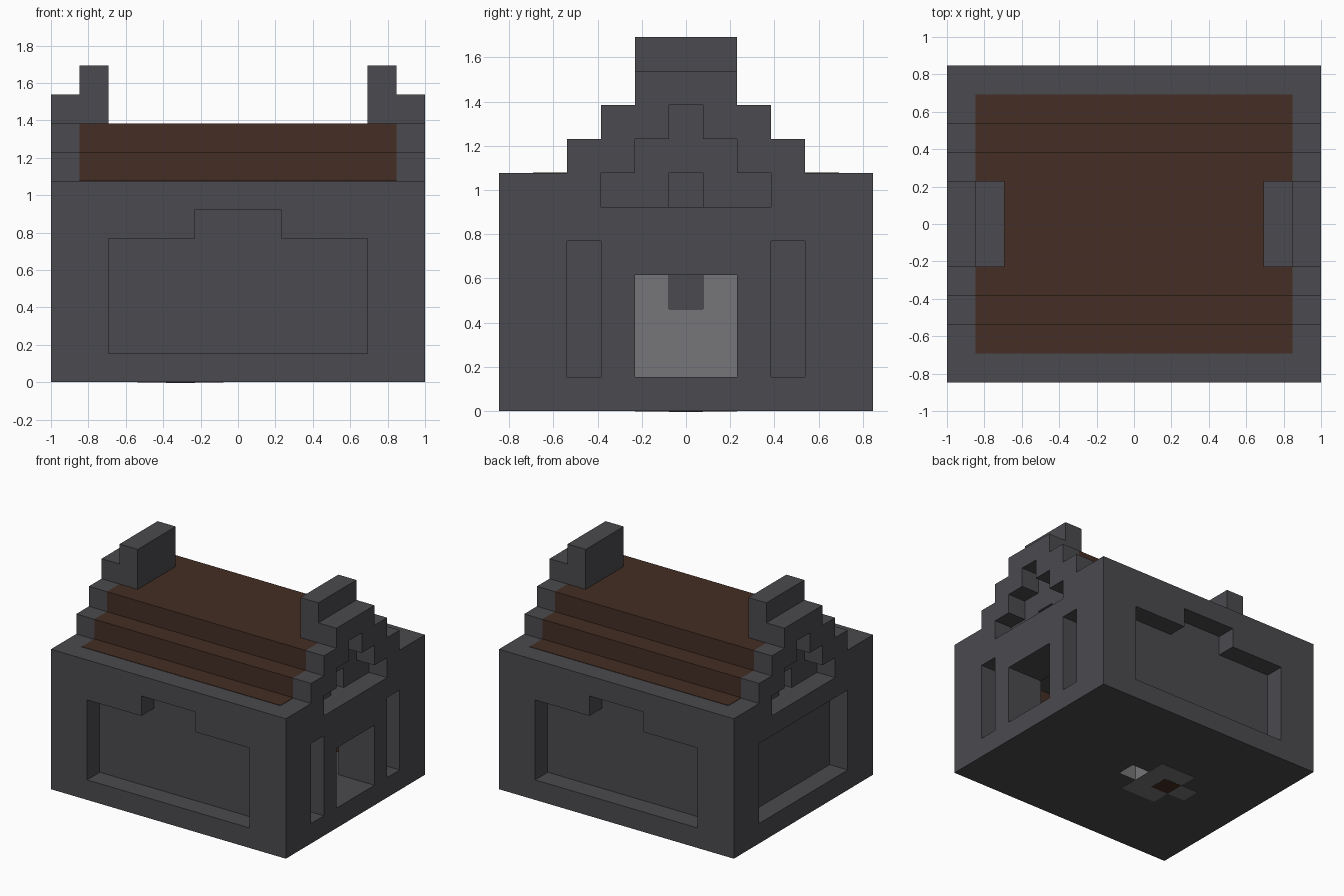
import bpy
import bmesh

U = 2 / 13  # one building block

if "Cube" in bpy.data.objects:
    bpy.data.objects.remove(bpy.data.objects["Cube"], do_unlink=True)


def material(name, rgb):
    mat = bpy.data.materials.new(name)
    mat.use_nodes = True
    mat.diffuse_color = (*rgb, 1)
    mat.node_tree.nodes["Principled BSDF"].inputs["Base Color"].default_value = (*rgb, 1)
    return mat


STONE = material("dark stone", (0.070, 0.068, 0.077))
WOOD = material("brown wood", (0.058, 0.027, 0.017))
PALE = material("pale stone", (0.181, 0.178, 0.187))


def prism(name, points, axis, start, end, *mats):
    """Extrude an outline (across, height), in blocks, along x, y or z."""
    place = {"x": lambda a, b, d: (d, a, b),
             "y": lambda a, b, d: (a, d, b),
             "z": lambda a, b, d: (a, b, d)}[axis]
    bm = bmesh.new()
    near = [bm.verts.new([c * U for c in place(a, b, start)]) for a, b in points]
    far = [bm.verts.new([c * U for c in place(a, b, end)]) for a, b in points]
    bm.faces.new(near)
    bm.faces.new(far[::-1])
    for i in range(len(near)):
        j = (i + 1) % len(near)
        bm.faces.new((near[i], near[j], far[j], far[i]))
    bmesh.ops.recalc_face_normals(bm, faces=bm.faces)
    mesh = bpy.data.meshes.new(name)
    bm.to_mesh(mesh)
    bm.free()
    for mat in mats:
        mesh.materials.append(mat)
    obj = bpy.data.objects.new(name, mesh)
    bpy.context.collection.objects.link(obj)
    return obj


def box(name, x, y, z, *mats):
    outline = [(x[0], y[0]), (x[1], y[0]), (x[1], y[1]), (x[0], y[1])]
    return prism(name, outline, "z", z[0], z[1], *mats)


def mirrored(half):
    """Complete an outline drawn on its positive side only."""
    return half + [(-a, b) for a, b in reversed(half)]


def carve(target, cutters):
    for cutter in cutters:
        cutter.hide_render = True
        mod = target.modifiers.new("carve", "BOOLEAN")
        mod.operation = "DIFFERENCE"
        mod.solver = "EXACT"
        mod.object = cutter
    graph = bpy.context.evaluated_depsgraph_get()
    result = bpy.data.meshes.new_from_object(target.evaluated_get(graph))
    target.modifiers.clear()
    target.data = result
    for cutter in cutters:
        bpy.data.objects.remove(cutter, do_unlink=True)


# Main walls with room, doorway and recesses
walls = box("walls", (-6.5, 6.5), (-5.5, 5.5), (0, 7), STONE, WOOD, PALE)
cuts = [
    box("room_cut", (-4.5, 4.5), (-3.5, 3.5), (1, 5)),
    box("door_cut", (4, 7), (-1.5, 1.5), (1, 4)),
    box("drain_cut", (-.5, .5), (-.5, .5), (-1, 2)),
    box("left_panel_cut", (-7, -5.5), (-3.5, 3.5), (1, 5)),
]
panel = mirrored([(4.5, 1), (4.5, 5), (1.5, 5), (1.5, 6)])
for s in (-1, 1):
    cuts.append(prism("long_panel_cut", panel, "y", s * 4.5, s * 6))
    cuts.append(box("slit_cut", (5.5, 7), sorted((s * 2.5, s * 3.5)), (1, 5)))
    cuts.append(box("gable_cut", sorted((s * 5.5, s * 7)), (-2.5, 2.5), (6, 8)))
    cuts.append(box("vent_cut", sorted((s * 4.5, s * 7)), (-.5, .5), (6, 8)))
carve(walls, cuts)

# Wooden lining on the long room walls, pale lining in the floor drain
if len(walls.data.materials) == 0:
    for mat in (STONE, WOOD, PALE):
        walls.data.materials.append(mat)
for face in walls.data.polygons:
    c = face.center / U
    face.material_index = 0
    if abs(face.normal.y) > .9 and abs(abs(c.y) - 3.5) < .1 and abs(c.x) < 4:
        face.material_index = 1
    elif abs(face.normal.z) < .1 and abs(c.x) < .6 and abs(c.y) < .6:
        face.material_index = 2

# Stepped roof, wooden except where it closes the gables
steps = mirrored([(3.5, 7), (3.5, 8), (2.5, 8), (2.5, 9)])
roof = prism("roof", steps, "x", -5.5, 5.5, WOOD, STONE)
for face in roof.data.polygons:
    face.material_index = int(abs(face.normal.x) > .9 or face.normal.z < -.9)

# Stepped gables with stepped niches, ridge blocks and eaves boards
gable = mirrored([(1.5, 7), (3.5, 7), (3.5, 8), (2.5, 8), (2.5, 9), (1.5, 9), (1.5, 10)])
niche = mirrored([(.5, 9), (.5, 8), (1.5, 8)])
outline = gable + niche[::-1][:3] + niche[:3][::-1]
outline = gable[:7] + gable[7:] + [(-1.5, 8), (-.5, 8), (-.5, 9), (.5, 9), (.5, 8), (1.5, 8)]
for s, side in ((-1, "right"), (1, "left")):
    prism(side + "_gable", outline, "x", s * 5.5, s * 6.5, STONE)
    box(side + "_ridge_block", sorted((s * 4.5, s * 5.5)), (-1.5, 1.5), (9, 11), STONE)
for s, side in ((-1, "front"), (1, "back")):
    box(side + "_eaves_board", (-5.5, 5.5), sorted((s * 3.5, s * 4.5)), (7, 7.02), WOOD)

# Hearth in the room
hearth = mirrored([(1.5, 1), (1.5, 4), (.5, 4), (.5, 3)])
prism("hearth", hearth, "x", -2.5, -.5, PALE)
box("hearth_back", (-3.5, -2.5), (-.5, .5), (1, 3), PALE)

# Hearth footing showing on the underside
footing = mirrored([(.5, -3.5), (.5, -2.5), (1.5, -2.5), (1.5, -.5)])
prism("hearth_footing", [(b, a) for a, b in footing], "z", -.015, .01, PALE)
box("footing_core", (-2.5, -1.5), (-.5, .5), (-.025, 0), WOOD)
